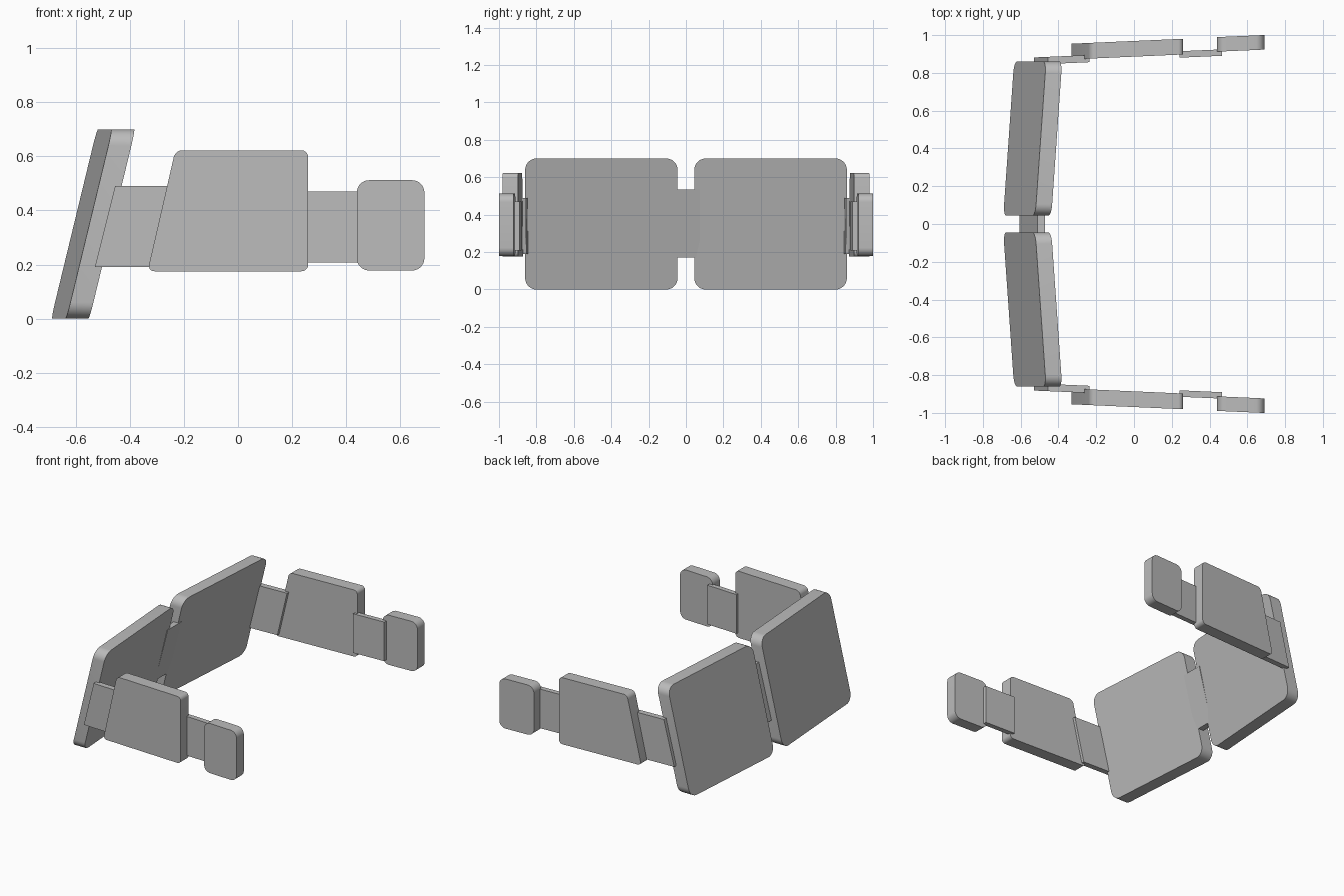
import bpy
import bmesh
from math import radians
from mathutils import Vector

if "Cube" in bpy.data.objects:
    bpy.data.objects.remove(bpy.data.objects["Cube"])

grey = bpy.data.materials.new("plain grey")
grey.use_nodes = True
GREY = (0.5, 0.5, 0.5, 1)
grey.diffuse_color = GREY
grey.node_tree.nodes["Principled BSDF"].inputs["Base Color"].default_value = GREY


def rounded(corners, radius, steps=8):
    """Outline with each corner replaced by a curve of the given radius."""
    if not radius:
        return [Vector(c) for c in corners]
    outline = []
    for i, c in enumerate(corners):
        c = Vector(c)
        a = c + (Vector(corners[i - 1]) - c).normalized() * radius
        b = c + (Vector(corners[(i + 1) % len(corners)]) - c).normalized() * radius
        for s in range(steps + 1):
            t = s / steps
            # rational quadratic, a true arc on square corners
            w = [(1 - t) ** 2, 2 ** 0.5 * t * (1 - t), t * t]
            outline.append((a * w[0] + c * w[1] + b * w[2]) / sum(w))
    return outline


def slab(name, corners, radius, place, thickness):
    """Plate whose outline is laid on a tilted plane by place(u, v, depth)."""
    bm = bmesh.new()
    outline = rounded(corners, radius)
    near = [bm.verts.new(place(p.x, p.y, 0)) for p in outline]
    far = [bm.verts.new(place(p.x, p.y, thickness)) for p in outline]
    bm.faces.new(near)
    bm.faces.new(far[::-1])
    for i in range(len(near)):
        bm.faces.new((near[i - 1], far[i - 1], far[i], near[i]))
    bmesh.ops.recalc_face_normals(bm, faces=bm.faces)
    mesh = bpy.data.meshes.new(name)
    bm.to_mesh(mesh)
    bm.free()
    mesh.materials.append(grey)
    obj = bpy.data.objects.new(name, mesh)
    bpy.context.collection.objects.link(obj)
    bpy.ops.object.select_all(action="DESELECT")
    obj.select_set(True)
    bpy.context.view_layer.objects.active = obj
    bpy.ops.object.shade_smooth_by_angle(angle=radians(30))


def box(u0, u1, v0, v1):
    return [(u0, v0), (u1, v0), (u1, v1), (u0, v1)]


for side, label in ((1, "back"), (-1, "front")):
    # Leaning main panel
    def lean(y, z, d):
        return (-0.695 + 0.242 * z + 0.07 * y + d, side * y, z)

    slab(label + "_main_panel", box(0.045, 0.86, 0, 0.7), 0.06, lean, 0.085)

    # Arm parts: name, outline in x and z, radius, inner y at x = 0, thickness
    arm = (
        ("arm_inner_link", [(-0.53, 0.19), (-0.305, 0.19), (-0.235, 0.49), (-0.455, 0.49)],
         0, 0.867, 0.038),
        ("arm_plate", [(-0.335, 0.175), (0.26, 0.175), (0.26, 0.623), (-0.232, 0.623)],
         0.026, 0.886, 0.083),
        ("arm_outer_link", box(0.24, 0.465, 0.207, 0.47), 0, 0.87, 0.034),
        ("arm_end_pad", box(0.44, 0.69, 0.178, 0.512), 0.045, 0.893, 0.077),
    )
    for name, corners, radius, base, thick in arm:
        def along(x, z, d):
            return (x, side * (base + 0.044 * x + d), z)

        slab(label + "_" + name, corners, radius, along, thick)


# Centre bridge joining the two panels
def bridge(y, z, d):
    return (-0.649 + 0.258 * z + d, y, z)


slab("centre_bridge", box(-0.075, 0.075, 0.17, 0.535), 0, bridge, 0.04)
